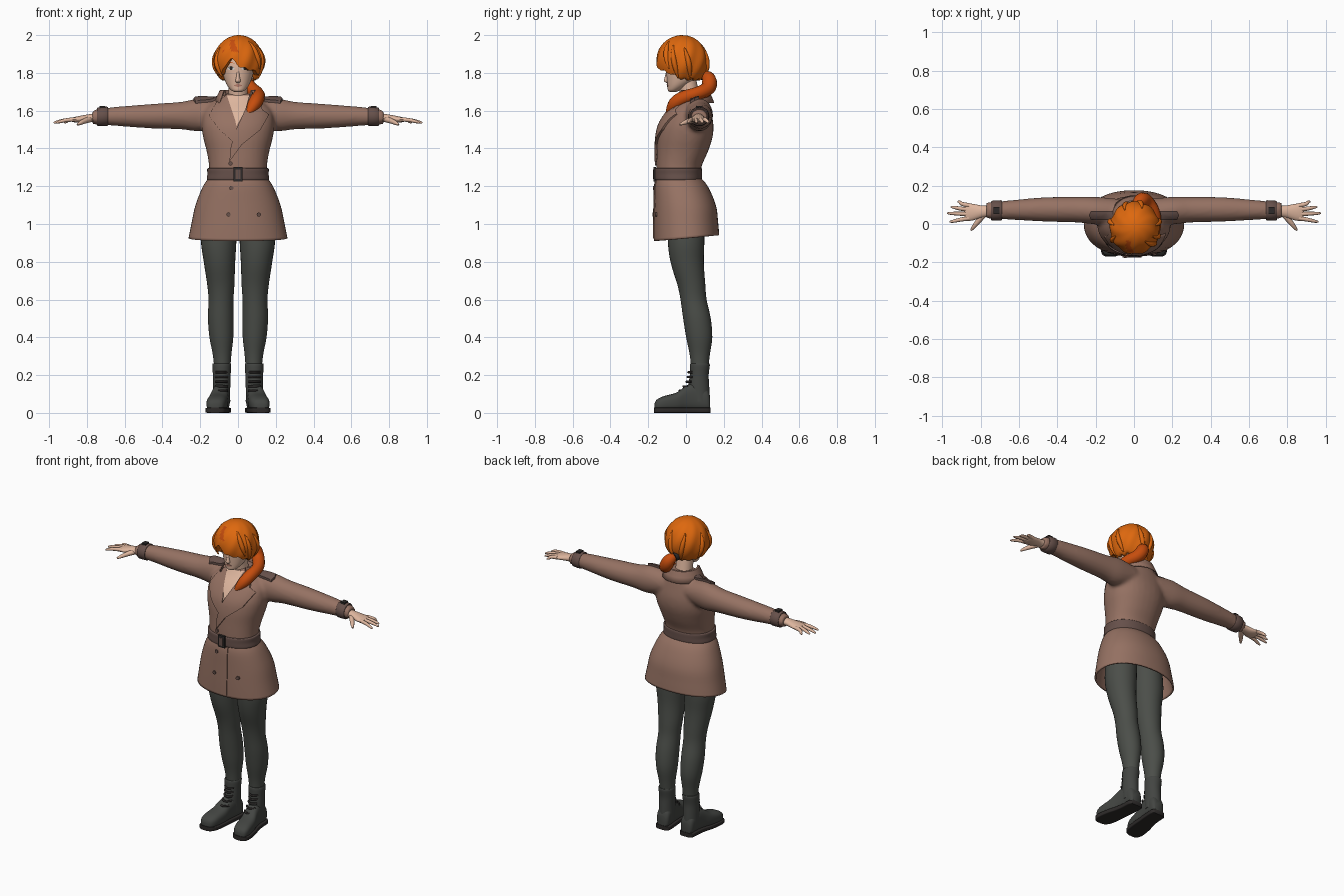
import bpy, bmesh, math
from mathutils import Vector
from mathutils.bvhtree import BVHTree

if "Cube" in bpy.data.objects:
    bpy.data.objects.remove(bpy.data.objects["Cube"])

def material(name, hexa):
    m = bpy.data.materials.new(name)
    rgb = [int(hexa[i:i + 2], 16) / 255 for i in (0, 2, 4)]
    m.diffuse_color = [v / 12.92 if v < .04 else ((v + .055) / 1.055) ** 2.4 for v in rgb] + [1]
    m.use_nodes = True
    m.node_tree.nodes["Principled BSDF"].inputs["Base Color"].default_value = m.diffuse_color
    return m

HAIR, HAIR2 = material("orange hair", "de680e"), material("dark orange hair", "c64d0d")
SKIN, LIPS = material("skin", "deb69e"), material("lips", "b9806e")
COAT, TRIM = material("brown coat", "967263"), material("dark brown trim", "66504a")
LEGS, BOOT = material("dark grey leggings", "4b4e49"), material("boot grey", "434542")
DARK, WHITE = material("near black", "2d2a29"), material("eye white", "dcd8d2")

def finish(name, bm, mat, mirror=False, solid=0, angle=45):
    bmesh.ops.recalc_face_normals(bm, faces=bm.faces)
    me = bpy.data.meshes.new(name)
    bm.to_mesh(me)
    bm.free()
    me.shade_smooth()
    me.set_sharp_from_angle(angle=math.radians(angle))
    ob = bpy.data.objects.new(name, me)
    bpy.context.collection.objects.link(ob)
    me.materials.append(mat)
    if solid:
        mod = ob.modifiers.new("thickness", 'SOLIDIFY')
        mod.thickness, mod.offset = solid, -1
    if mirror:
        ob.modifiers.new("mirror", 'MIRROR').use_mirror_merge = False
    return ob

PLACE = {'z': lambda t, a, b: (a, b, t), 'x': lambda t, a, b: (t, a, b), 'y': lambda t, a, b: (a, t, b)}

def spline(secs, steps):
    out = []
    for i in range(len(secs) - 1):
        p0, p1, p2, p3 = secs[max(i - 1, 0)], secs[i], secs[i + 1], secs[min(i + 2, len(secs) - 1)]
        for k in range(steps):
            u = k / steps
            out.append([.5 * (2 * b + (c - a) * u + (2 * a - 5 * b + 4 * c - d) * u * u
                        + (3 * b - a - 3 * c + d) * u ** 3) for a, b, c, d in zip(p0, p1, p2, p3)])
    return out + [list(secs[-1])]

def bridge(bm, rings, closed=True):
    n = len(rings[0])
    for r, s in zip(rings, rings[1:]):
        for i in range(n if closed else n - 1):
            j = (i + 1) % n
            bm.faces.new((r[i], r[j], s[j], s[i]))

def loft(bm, secs, axis='z', n=32, p=2.0, cap=True, steps=4, flip=1):
    """Rings of superellipses; section = position, two centre values, two radii."""
    rings = []
    for t, a, b, ra, rb in spline(secs, steps):
        ring = []
        for i in range(n):
            c, s = math.cos(math.tau * i / n), math.sin(math.tau * i / n)
            x, y, z = PLACE[axis](t, a + ra * math.copysign(abs(c) ** (2 / p), c),
                                  b + rb * math.copysign(abs(s) ** (2 / p), s))
            ring.append(bm.verts.new((x * flip, y, z)))
        rings.append(ring)
    bridge(bm, rings)
    if cap:
        bm.faces.new(rings[0])
        bm.faces.new(rings[-1])

def solid(name, secs, mat, mirror=False, thick=0, **kw):
    bm = bmesh.new()
    loft(bm, secs, **kw)
    return finish(name, bm, mat, mirror, thick)

def box(name, centre, size, mat, mirror=False):
    bm = bmesh.new()
    bmesh.ops.create_cube(bm, size=1)
    for v in bm.verts:
        v.co = Vector(centre) + v.co * Vector(size)
    return finish(name, bm, mat, mirror, angle=30)

def bake(ob):
    dg = bpy.context.evaluated_depsgraph_get()
    return bpy.data.meshes.new_from_object(ob.evaluated_get(dg))

def tube(name, pts, radii, mat, mirror=False):
    cu = bpy.data.curves.new(name, 'CURVE')
    cu.dimensions, cu.bevel_depth, cu.bevel_resolution, cu.use_fill_caps = '3D', 1, 3, True
    sp = cu.splines.new('NURBS')
    sp.points.add(len(pts) - 1)
    for q, co, r in zip(sp.points, pts, radii):
        q.co, q.radius = (*co, 1), r
    sp.order_u, sp.use_endpoint_u, sp.resolution_u = 3, True, 5
    tmp = bpy.data.objects.new(name, cu)
    bpy.context.collection.objects.link(tmp)
    bm = bmesh.new()
    bm.from_mesh(bake(tmp))
    bpy.data.objects.remove(tmp)
    return finish(name, bm, mat, mirror)

def surface(ob):
    bm = bmesh.new()
    bm.from_mesh(bake(ob))
    return BVHTree.FromBMesh(bm)

def plate(name, pts, target, mat, lift=.004, axis='y', mirror=False, depth=.008):
    """Flat outline draped on a surface, seen from the front (y) or from above (z)."""
    bm = bmesh.new()
    bm.faces.new([bm.verts.new(PLACE[axis](0, *p)) for p in pts])
    bmesh.ops.triangulate(bm, faces=bm.faces[:])
    for no in (Vector((1, 0, 0)), Vector(PLACE[axis](0, 0, 1))):
        ds = [v.co.dot(no) for v in bm.verts]
        for k in range(int(min(ds) / .014) - 1, int(max(ds) / .014) + 2):
            bmesh.ops.bisect_plane(bm, geom=bm.verts[:] + bm.edges[:] + bm.faces[:],
                                   plane_co=no * k * .014, plane_no=no)
    ray = Vector((0, 1, 0)) if axis == 'y' else Vector((0, 0, -1))
    for v in bm.verts:
        start = v.co - ray * (1 if axis == 'y' else 3)
        hit = target.ray_cast(start, ray)[0] or target.find_nearest(v.co)[0]
        v.co = hit - ray * lift
    new = bmesh.ops.extrude_face_region(bm, geom=bm.faces[:], use_keep_orig=True)['geom']
    for v in new:
        if isinstance(v, bmesh.types.BMVert):
            v.co += ray * depth
    return finish(name, bm, mat, mirror)

def disc(x, z, rx, rz, n=14):
    return [(x + rx * math.cos(math.tau * i / n), z + rz * math.sin(math.tau * i / n)) for i in range(n)]

# Coat bodice with sleeves, fused into one skin
bm = bmesh.new()
loft(bm, [(1.22, 0, -.04, .155, .115), (1.30, 0, -.038, .153, .119), (1.38, 0, -.02, .165, .135),
          (1.46, 0, -.005, .185, .146), (1.53, 0, .005, .192, .14), (1.60, 0, .02, .18, .112),
          (1.65, 0, .035, .13, .085), (1.69, 0, .04, .08, .065)], p=2.2)
for side in (1, -1):
    loft(bm, [(.08, .06, 1.585, .07, .07), (.20, .07, 1.578, .072, .087), (.30, .075, 1.574, .067, .073),
              (.45, .076, 1.571, .064, .065), (.55, .075, 1.57, .058, .058), (.65, .073, 1.57, .05, .05),
              (.77, .07, 1.566, .042, .038)], axis='x', flip=side)
bodice = finish("coat_bodice", bm, COAT)
mod = bodice.modifiers.new("fuse", 'REMESH')
mod.mode, mod.voxel_size, mod.use_smooth_shade = 'VOXEL', .011, True
bodice.modifiers.new("soften", 'SMOOTH').iterations = 5
body = surface(bodice)

# Coat skirt, flap and buttons
skirt = solid("coat_skirt", [(1.25, 0, -.04, .15, .113), (1.20, 0, -.025, .185, .14), (1.10, 0, -.005, .225, .163),
              (1.0, 0, 0, .247, .17), (.925, 0, .003, .262, .173)], COAT, thick=.01, p=2.2, n=48, cap=False)
for v in skirt.data.vertices:
    if v.co.z < 1.1:
        v.co.z += .09 * v.co.y * (1.1 - v.co.z) / .175
hips = surface(skirt)
plate("skirt_flap", [(-.035, 1.23), (-.05, .925), (.0, .922), (.04, .922), (.04, 1.23)], hips, COAT, .005)
for x, z, t in ((-.035, 1.19, hips), (-.05, 1.05, hips), (.11, 1.05, hips), (-.04, 1.32, body)):
    plate("coat_button", disc(x, z, .011, .011), t, TRIM, .01)

# Belt with buckle
solid("belt", [(1.232, 0, -.04, .155, .116), (1.236, 0, -.04, .165, .124), (1.264, 0, -.04, .162, .125),
               (1.292, 0, -.04, .163, .124), (1.296, 0, -.04, .153, .116)], TRIM, p=2.2, n=48)
box("buckle_frame", (0, -.166, 1.264), (.048, .014, .076), DARK)
box("buckle_centre", (0, -.17, 1.264), (.026, .012, .05), TRIM)

# Neckline, lapels and collar
plate("chest_skin", [(-.06, 1.68), (.06, 1.68), (.05, 1.62), (-.02, 1.50), (-.05, 1.62)], body, SKIN, .003)
plate("under_lapel", [(-.06, 1.685), (-.115, 1.645), (-.13, 1.60), (-.155, 1.575), (-.10, 1.50),
                      (-.01, 1.42), (-.012, 1.54), (-.045, 1.61)], body, COAT, .008)
plate("over_lapel", [(.06, 1.685), (.115, 1.645), (.13, 1.605), (.165, 1.58), (.12, 1.50), (.02, 1.42),
                     (-.045, 1.33), (-.04, 1.40), (-.015, 1.49), (.04, 1.61)], body, COAT, .013, depth=.014)
bm = bmesh.new()
rings = []
for r, z in ((.07, 1.64), (.08, 1.69), (.087, 1.71), (.097, 1.708), (.112, 1.675), (.126, 1.642)):
    ring = []
    for k in range(33):
        a = math.radians(-128 + 8 * k)
        ring.append(bm.verts.new((r * math.sin(a), .03 + r * .95 * math.cos(a), z)))
    rings.append(ring)
bridge(bm, rings, False)
finish("collar", bm, COAT, solid=.006)

# Shoulder straps and cuffs
plate("shoulder_strap", [(.11, .022), (.225, .022), (.235, .045), (.225, .068), (.11, .068)], body, TRIM,
      .014, 'z', True, .016)
solid("cuff_strap", [(.69, .071, 1.57, .046, .044), (.693, .071, 1.57, .053, .051), (.742, .07, 1.568, .051, .049),
                     (.745, .07, 1.568, .042, .04)], TRIM, True, axis='x', steps=2)
box("cuff_buckle", (.717, .07, 1.62), (.03, .036, .012), DARK, True)

# Hands
solid("palm", [(.74, .067, 1.563, .029, .025), (.79, .065, 1.56, .031, .021), (.84, .062, 1.554, .043, .018),
               (.875, .062, 1.552, .046, .012), (.885, .062, 1.551, .04, .006)], SKIN, True, axis='x', n=20)
for x, y0, y1 in ((.92, .097, .117), (.955, .075, .088), (.975, .052, .056), (.962, .03, .012)):
    tube("finger", [(.86, y0, 1.553), (.9, y0 * .7 + y1 * .3, 1.553), (x - .01, y1, 1.54), (x, y1, 1.535)],
         (.012, .011, .008, .004), SKIN, True)
tube("thumb", [(.78, .055, 1.556), (.815, .012, 1.545), (.84, -.02, 1.532), (.85, -.032, 1.526)],
     (.017, .014, .01, .005), SKIN, True)

# Legs
solid("leg", [(1.15, .09, 0, .085, .09), (.93, .102, 0, .094, .097), (.80, .098, .006, .083, .088),
              (.68, .091, .028, .072, .074), (.60, .09, .04, .066, .069), (.50, .091, .058, .068, .073),
              (.40, .088, .07, .063, .069), (.30, .084, .073, .048, .052), (.2, .083, .072, .04, .042)], LEGS, True)

# Boots: shaft, foot, sole, laces
solid("boot_shaft", [(.06, .087, .073, .046, .054), (.14, .087, .068, .046, .055), (.2, .086, .07, .047, .05),
                     (.25, .086, .073, .05, .053), (.262, .086, .074, .047, .05)], BOOT, True)
plan = [(-.166, .122, .02, .042), (-.155, .12, .04, .062), (-.12, .115, .052, .08), (-.05, .105, .052, .1),
        (0, .096, .046, .135), (.05, .089, .044, .15), (.11, .086, .043, .12), (.128, .086, .03, .08)]
solid("boot_foot", [(y, x, h / 2 + .008, w, h / 2) for y, x, w, h in plan], BOOT, True, axis='y', p=2.7)
solid("boot_sole", [(y * 1.02, x, .014, w + .006, .014) for y, x, w, h in plan], DARK, True, axis='y', p=7)
for k in range(5):
    y, z = (-.03, -.008, .008, .014, .017)[k], (.117, .14, .165, .19, .215)[k]
    tube("boot_lace", [(.057, y + .02, z), (.075, y - .005, z), (.1, y - .005, z), (.118, y + .02, z)],
         (.006,) * 4, DARK, True)

# Head and neck
solid("neck", [(1.6, 0, .03, .06, .055), (1.68, 0, .02, .052, .05), (1.78, 0, .0, .05, .052)], SKIN)
head = solid("head", [(1.70, 0, -.07, .02, .018), (1.708, 0, -.063, .036, .033), (1.73, 0, -.045, .055, .053),
                      (1.76, 0, -.027, .07, .074), (1.80, 0, -.018, .081, .086), (1.84, 0, -.013, .086, .092),
                      (1.90, 0, -.01, .08, .085), (1.95, 0, -.01, .045, .05)], SKIN)
solid("nose", [(1.746, 0, -.096, .006, .006), (1.757, 0, -.103, .014, .013), (1.78, 0, -.101, .009, .011),
               (1.82, 0, -.096, .006, .006)], SKIN, n=16)
solid("ear", [(1.765, .074, .005, .006, .008), (1.78, .078, .005, .01, .015), (1.81, .083, .008, .012, .02),
              (1.825, .083, .008, .006, .01)], SKIN, True, n=16)
face = surface(head)
plate("eye", disc(.037, 1.823, .018, .009), face, WHITE, .002, mirror=True, depth=.006)
plate("iris", disc(.036, 1.823, .008, .009), face, DARK, .0035, mirror=True, depth=.006)
plate("upper_lash", [(.016, 1.827), (.037, 1.836), (.059, 1.827), (.037, 1.831)], face, DARK, .004,
      mirror=True, depth=.006)
plate("eyebrow", [(.015, 1.85), (.045, 1.86), (.064, 1.85), (.045, 1.854)], face, HAIR2, .003, mirror=True)
plate("lips", [(-.024, 1.733), (-.008, 1.74), (.008, 1.74), (.024, 1.733), (0, 1.725)], face, LIPS, .003)

# Hair cap: ellipsoid with a varying lower rim, side-swept fringe and waves
def hair_point(phi, a, k=1):
    r = k * math.sin(phi) * (1 + .025 * math.sin(9 * a + 4 * phi) * math.sin(phi))
    return Vector((.004 + .131 * r * math.cos(a), -.02 + .137 * r * math.sin(a), 1.86 + .14 * math.cos(phi)))

bm = bmesh.new()
rings, n = [], 72
for t in range(1, 24):
    ring = []
    for i in range(n):
        a = math.tau * i / n - math.pi
        rim = 1.765 + .06 * max(0, -math.sin(a)) + .05 * math.exp(-((a + 1.9) / .28) ** 2) + .006 * math.sin(13 * a)
        phi = math.acos((rim - 1.86) / .14)
        co = hair_point(phi * min(t, 20) / 20, a, 1 if t <= 20 else (.9, .8, .72)[t - 21])
        co.z += .03 if t == 23 else 0
        ring.append(bm.verts.new(co))
    rings.append(ring)
bridge(bm, rings)
bm.faces.new(rings[0])
cap = finish("hair_cap", bm, HAIR, angle=60)
cap.data.materials.append(HAIR2)
for f in cap.data.polygons:  # darker partings follow the waves
    a, h = math.atan2(f.center.y + .02, f.center.x), f.center.z
    f.material_index = int(-2.3 < a < -1.5 and 1.91 < h < 1.975 and math.sin(9 * a + 40 * h) < -.2)

# Loose locks, ponytail and tie
for a, p0, p1, twist in ((-2.75, 1.0, 2.2, .2), (-.45, .9, 2.25, .25), (-.9, .7, 1.85, .35), (.1, 1.0, 2.25, .3),
                         (3.0, 1.0, 2.2, -.2), (1.2, .9, 2.3, .3), (2.1, .9, 2.3, -.3)):
    pts = [hair_point(p0 + (p1 - p0) * k / 4, a + twist * k / 4, 1 + .02 * (k == 4)) for k in range(5)]
    tube("hair_lock", pts, (.003, .012, .015, .013, .003), HAIR)
tube("ponytail", [(.01, .09, 1.79), (.03, .125, 1.78), (.06, .125, 1.715), (.11, .06, 1.69), (.105, -.03, 1.665),
                  (.075, -.08, 1.615), (.04, -.1, 1.565)], (.022, .04, .04, .034, .038, .034, .008), HAIR2)
tube("ponytail_strand", [(.02, .1, 1.8), (.04, .13, 1.76), (.09, .11, 1.695), (.125, .03, 1.69), (.11, -.05, 1.65),
                         (.07, -.1, 1.60)], (.015, .024, .024, .022, .02, .004), HAIR)
tube("hair_tie", [(.005, .085, 1.795), (.014, .105, 1.788)], (.032, .032), DARK)
